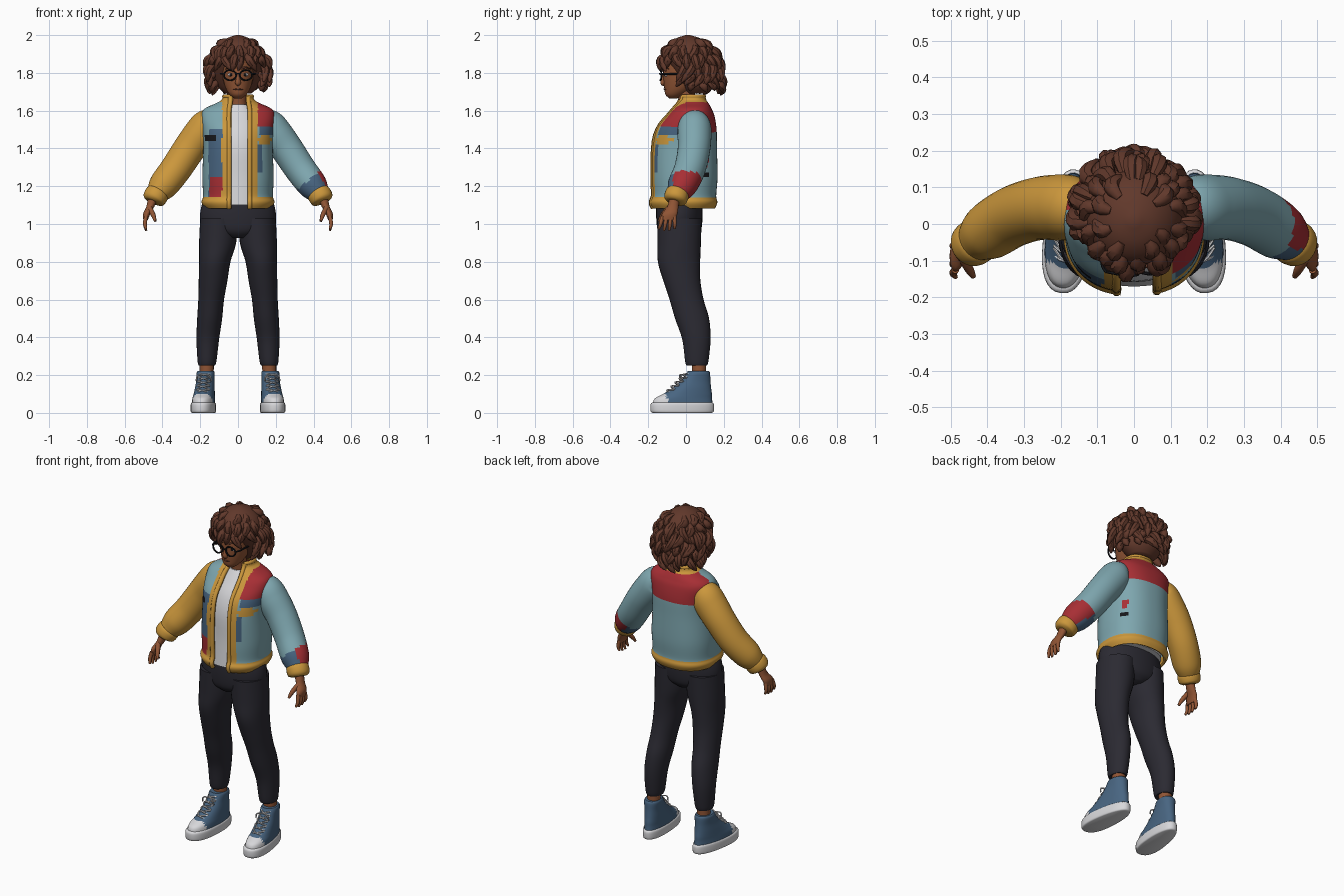
import bpy, bmesh, math, random
from mathutils import Vector, Matrix

random.seed(4)
cube = bpy.data.objects.get("Cube")
if cube:
    bpy.data.objects.remove(cube, do_unlink=True)


def material(name, r, g, b):
    m = bpy.data.materials.new(name)
    m.use_nodes = True
    m.diffuse_color = (r, g, b, 1)
    bsdf = next(n for n in m.node_tree.nodes if n.type == "BSDF_PRINCIPLED")
    bsdf.inputs["Base Color"].default_value = (r, g, b, 1)
    bsdf.inputs["Roughness"].default_value = 0.9
    return m


SKIN = material("brown skin", .28, .09, .035)
HAIR = material("auburn hair", .12, .04, .024)
TEAL = material("pale teal", .21, .385, .43)
GOLD = material("golden yellow", .6, .31, .045)
RED = material("brick red", .39, .028, .035)
BLUE = material("denim blue", .065, .13, .22)
WHITE = material("off white", .68, .68, .7)
DARK = material("charcoal trousers", .024, .023, .032)
BLACK = material("black", .008, .008, .01)


def finish(name, bm, mats, rule=None, recalc=True):
    """Turn a bmesh into a smooth object; rule gives a material for each face centre."""
    mats = mats if isinstance(mats, list) else [mats]
    if recalc:
        bmesh.ops.recalc_face_normals(bm, faces=bm.faces)
    for f in bm.faces:
        f.smooth = True
        if rule:
            f.material_index = mats.index(rule(f.calc_center_median()))
    mesh = bpy.data.meshes.new(name)
    bm.to_mesh(mesh)
    bm.free()
    for m in mats:
        mesh.materials.append(m)
    mesh.set_sharp_from_angle(angle=math.radians(50))
    obj = bpy.data.objects.new(name, mesh)
    bpy.context.collection.objects.link(obj)
    return obj


def smooth(rows, k):
    """Catmull-Rom resampling of rows of numbers."""
    pts = [rows[0]] + list(rows) + [rows[-1]]
    out = []
    for i in range(1, len(pts) - 2):
        for s in range(k):
            t = s / k
            out.append([b + t / 2 * (c - a + t * (2 * a - 5 * b + 4 * c - d + t * (3 * (b - c) + d - a)))
                        for a, b, c, d in zip(*pts[i - 1:i + 3])])
    return out + [list(rows[-1])]


def bridge(bm, rings, closed=True):
    """Skin a list of point rings."""
    vs = [[bm.verts.new(p) for p in r] for r in rings]
    n = len(vs[0])
    for a, b in zip(vs, vs[1:]):
        for j in range(n if closed else n - 1):
            bm.faces.new((a[j], a[(j + 1) % n], b[(j + 1) % n], b[j]))
    if closed:
        bm.faces.new(vs[0])
        bm.faces.new(vs[-1])


def spow(v, p):
    return math.copysign(abs(v) ** p, v)


def oval(row, ang, p=1):
    """Point of a level oval; angle zero is the front."""
    x, y, z, rx, ry = row
    return Vector((x + rx * spow(math.sin(ang), p), y - ry * spow(math.cos(ang), p), z))


def loft(bm, rows, n=28, k=4, p=1):
    bridge(bm, [[oval(r, math.tau * j / n, p) for j in range(n)] for r in smooth(rows, k)])


def tube(bm, rows, n=10, k=4):
    """Round tube through rows of x, y, z, radius."""
    rows = smooth(rows, k)
    pts = [Vector(r[:3]) for r in rows]
    u, rings = Vector((.31, .9, .2)), []
    for i, r in enumerate(rows):
        t = (pts[min(i + 1, len(pts) - 1)] - pts[max(i - 1, 0)]).normalized()
        u = (u - t * u.dot(t)).normalized()
        v = t.cross(u)
        rings.append([pts[i] + r[3] * (u * math.cos(a) + v * math.sin(a))
                      for a in (math.tau * j / n for j in range(n))])
    bridge(bm, rings)


def blob(bm, centre, size):
    bmesh.ops.create_uvsphere(bm, u_segments=14, v_segments=10, radius=1,
                              matrix=Matrix.Translation(centre) @ Matrix.Diagonal((*size, 1)))


def build(name, mats, maker, rows, rule=None, **kw):
    bm = bmesh.new()
    maker(bm, rows, **kw)
    return finish(name, bm, mats, rule)


def flip(rows, s):
    return [(r[0] * s, *r[1:]) for r in rows]


# Head, neck and face
build("head", SKIN, loft, [(0, -.068, 1.665, .02, .02), (0, -.057, 1.685, .045, .052), (0, -.035, 1.72, .066, .08),
                           (0, -.02, 1.77, .08, .1), (0, -.015, 1.82, .085, .105), (0, -.01, 1.88, .083, .1),
                           (0, 0, 1.94, .05, .06)])
build("neck", SKIN, tube, [(0, .02, 1.56, .055), (0, .01, 1.64, .046), (0, -.005, 1.73, .046)], n=20)
build("nose", SKIN, tube, [(0, -.113, 1.8, .008), (0, -.122, 1.765, .012), (0, -.12, 1.745, .015), (0, -.11, 1.738, .006)])
build("mouth", HAIR, tube, [(-.026, -.106, 1.712, .002), (0, -.114, 1.714, .005), (.026, -.106, 1.712, .002)])
for s, side in ((1, "left"), (-1, "right")):
    bm = bmesh.new()
    blob(bm, (s * .038, -.105, 1.79), (.017, .009, .009))
    finish(side + "_eye", bm, WHITE)
    bm = bmesh.new()
    blob(bm, (s * .038, -.111, 1.79), (.008, .005, .008))
    finish(side + "_pupil", bm, BLACK)
    build(side + "_brow", HAIR, tube, flip([(.016, -.117, 1.822, .005), (.04, -.112, 1.83, .005), (.066, -.09, 1.82, .002)], s))
    rim = [(s * .042 + .032 * math.sin(a), -.136 + .006 * abs(math.sin(a)), 1.788 + .027 * math.cos(a), .0048)
           for a in (math.tau * j / 16 for j in range(17))]
    build(side + "_glasses_rim", BLACK, tube, rim, n=6, k=2)
    build(side + "_glasses_temple", BLACK, tube, flip([(.074, -.132, 1.795, .005), (.088, -.1, 1.795, .005), (.09, .02, 1.795, .005)], s), n=6)
build("glasses_bridge", BLACK, tube, [(-.012, -.137, 1.793, .004), (0, -.14, 1.797, .004), (.012, -.137, 1.793, .004)], n=6)

# Hair: a full mass with drooping tapered locks
hair_rows = [(0, .06, 1.69, .07, .055), (0, .06, 1.73, .108, .085), (0, .045, 1.8, .13, .115), (0, .02, 1.88, .135, .132),
             (0, .015, 1.94, .11, .115), (0, .012, 1.98, .065, .07), (0, .01, 2.0, .012, .012)]
build("hair_mass", HAIR, loft, hair_rows)
bm = bmesh.new()
levels = smooth(hair_rows, 8)
for z, count, length in ((1.97, 8, .06), (1.94, 16, .09), (1.9, 20, .09), (1.85, 20, .09), (1.8, 20, .08), (1.75, 14, .06)):
    row = min(levels, key=lambda r: abs(r[2] - z))
    for j in range(count):
        ang = math.tau * (j + random.uniform(-.3, .3)) / count + z * 9
        facing = math.cos(ang)
        if z < 1.88 and facing > .5:
            continue
        base = oval(row, ang)
        out = Vector((math.sin(ang), -facing, 0))
        side = Vector((-out.y, out.x, 0)) * random.uniform(-.03, .03)
        reach = random.uniform(.012, .036) - .008 * facing
        drop = Vector((0, 0, -length * random.uniform(.75, 1.2)))
        path = [(base - out * .012, .012), (base + out * reach * .8 + drop * .3, .022),
                (base + out * reach + drop * .7 + side, .017), (base + out * reach * .9 + drop + side * 1.8, .004)]
        tube(bm, [(*p, r) for p, r in path], n=7, k=3)
finish("hair_locks", bm, HAIR)

# Shirt and trousers
build("shirt", WHITE, loft, [(0, -.025, 1.1, .168, .146), (0, -.02, 1.25, .155, .14), (0, -.02, 1.4, .15, .135),
                             (0, 0, 1.5, .14, .127), (0, .018, 1.57, .12, .1), (0, .02, 1.61, .085, .075),
                             (0, .016, 1.632, .056, .056)], p=.9)
build("trouser_hips", DARK, loft, [(0, -.035, .925, .05, .08), (0, -.035, .96, .165, .112), (0, -.035, 1.02, .2, .122),
                                   (0, -.035, 1.1, .192, .122), (0, -.03, 1.16, .16, .115)])


# Jacket body: an open-fronted shell with coloured panels
def jacket_colour(c):
    x, y, z = c
    front = y < 0

    def spot(px, pz, w, h, across=x):
        return ((across - px) / w) ** 2 + ((z - pz) / h) ** 2 < 1
    if z < 1.143 or z > 1.64 or (front and -.083 < x < .103):
        return GOLD
    if front and x < 0:
        if spot(-.14, 1.455, .032, .022):
            return BLACK
        if x > -.145 and z < 1.26:
            return RED
        return BLUE if x > -.15 and z < 1.5 else TEAL
    if front and x > 0 and z < 1.51:
        if spot(.138, 1.445, .035, .024):
            return GOLD
        return BLUE if (x < .122 and 1.28 < z < 1.42) or (x > .11 and z > 1.465) else TEAL
    if x > .05 and y > .04 and z < 1.4:
        if spot(.1, 1.265, .018, .017, y):
            return BLACK
        if spot(.1, 1.3, .018, .014, y) or spot(.1, 1.345, .018, .016, y):
            return RED
    return RED if z > 1.49 and (x > 0 or y > .035) else TEAL


rows = smooth([(0, -.015, 1.085, .17, .162), (0, -.015, 1.115, .186, .174), (0, -.012, 1.15, .178, .165),
               (0, -.01, 1.25, .182, .17), (0, -.01, 1.4, .177, .167), (0, 0, 1.5, .182, .155),
               (0, .022, 1.57, .188, .122), (0, .03, 1.605, .172, .1), (0, .034, 1.632, .115, .082),
               (0, .032, 1.652, .082, .07), (0, .032, 1.675, .074, .064)], 6)
shell, columns, power = [], 100, .85
for r in rows:
    start, end = (math.asin(min(.9, e / r[3]) ** (1 / power)) for e in (.052, .036))
    span = math.tau - start - end
    shell.append([oval(r, start + span * j / columns, power) for j in range(columns + 1)])
bm = bmesh.new()
bridge(bm, shell, closed=False)
jacket = finish("jacket_body", bm, [TEAL, GOLD, RED, BLUE, BLACK], jacket_colour, recalc=False)
thick = jacket.modifiers.new("cloth", "SOLIDIFY")
thick.thickness, thick.offset = .014, 0

# Padded edging along the opening and the neck
for name, col in (("left", 1), ("right", -2)):
    build(name + "_front_edging", GOLD, tube, [(*ring[col], .013) for ring in shell[::4]], n=8, k=2)
build("collar_edging", GOLD, tube, [(*p, .011) for p in shell[-1][::5]], n=8, k=1)


def sleeve_colour(c):
    if c.x * .6 - c.z * .75 < -.7:
        return TEAL
    return RED if (c.x - .405) + (c.y + .02) * .8 + (c.z - 1.2) * .5 > .02 else BLUE


def shoe_colour(c):
    return WHITE if c.z < .05 or (c.y < -.105 and c.z < .1) else BLUE


for s, side in ((1, "left"), (-1, "right")):
    # Sleeves and cuffs
    arm = [(.13, .045, 1.535, .07), (.165, .045, 1.52, .086), (.2, .045, 1.475, .09), (.26, .042, 1.395, .086),
           (.33, .02, 1.29, .083), (.395, -.02, 1.205, .078), (.43, -.046, 1.16, .058)]
    build(side + "_sleeve", [TEAL, RED, BLUE] if s > 0 else GOLD, tube, flip(arm, s),
          sleeve_colour if s > 0 else None, n=32, k=8)
    build(side + "_cuff", GOLD, tube, flip([(.418, -.04, 1.175, .05), (.428, -.046, 1.16, .063),
                                            (.447, -.058, 1.13, .06), (.453, -.062, 1.118, .04)], s), n=24)
    # Hands
    bm = bmesh.new()
    loft(bm, flip([(.448, -.06, 1.14, .027, .027), (.465, -.07, 1.09, .021, .03), (.483, -.086, 1.055, .019, .041),
                   (.489, -.094, 1.02, .012, .037)], s), n=16)
    for i in range(4):
        y = -.093 + (i - 1.5) * .021
        tip = .962 + .008 * abs(i - 1.4)
        tube(bm, flip([(.487, y, 1.04, .011), (.493, y - .01 + i * .004, 1.0, .0105),
                       (.486, y - .02 + i * .007, tip, .006)], s), n=8)
    tube(bm, flip([(.468, -.09, 1.085, .014), (.45, -.122, 1.05, .013), (.438, -.143, 1.015, .007)], s), n=8)
    finish(side + "_hand", bm, SKIN)
    # Trouser legs and ankles
    build(side + "_trouser_leg", DARK, loft, flip([
        (.165, .057, .25, .043, .054), (.164, .057, .275, .05, .062), (.16, .055, .39, .06, .075),
        (.15, .032, .5, .066, .09), (.142, .003, .6, .068, .09), (.132, -.022, .7, .076, .098),
        (.123, -.037, .8, .083, .112), (.108, -.036, .9, .098, .115), (.1, -.035, 1.03, .1, .118)], s))
    build(side + "_ankle", SKIN, tube, flip([(.167, .07, .13, .036), (.165, .068, .28, .038)], s), n=16)
    # Shoes: sole, toe cap, upper and laces, turned slightly outwards
    place = Matrix.Translation((s * .178, 0, 0)) @ Matrix.Rotation(s * .11, 4, "Z")

    def shoe_part(name, mats, fill, rule=None):
        bm = bmesh.new()
        fill(bm)
        for v in bm.verts:
            v.co.x *= 1 - .8 * v.co.y
        obj = finish(side + name, bm, mats, rule)
        obj.data.transform(place)

    shoe_part("_shoe_sole", WHITE, lambda b: loft(b, [(0, -.02, 0, .056, .156), (0, -.02, .008, .062, .168),
                                                     (0, -.02, .045, .062, .169), (0, -.02, .055, .056, .16)], n=36, p=.85))
    shoe_part("_shoe_upper", [BLUE, WHITE], lambda b: loft(b, [
        (0, -.018, .04, .058, .16), (0, -.014, .075, .056, .153), (0, .008, .1, .054, .13), (0, .03, .13, .052, .104),
        (0, .052, .17, .049, .078), (0, .066, .21, .05, .062), (0, .066, .222, .044, .056)], n=36, k=6, p=.9), shoe_colour)

    def laces(b):
        for i in range(5):
            y, z = -.098 + i * .022, .108 + i * .021
            for d in (1, -1):
                tube(b, [(-d * .032, y + .014, z - .004, .004), (0, y - .004, z + .012, .004),
                         (d * .032, y + .03, z + .014, .004)], n=6, k=3)
        for d in (1, -1):
            tube(b, [(0, -.012, .2, .004), (d * .03, -.03, .2, .004), (d * .04, -.025, .17, .004)], n=6)

    shoe_part("_shoe_laces", WHITE, laces)
